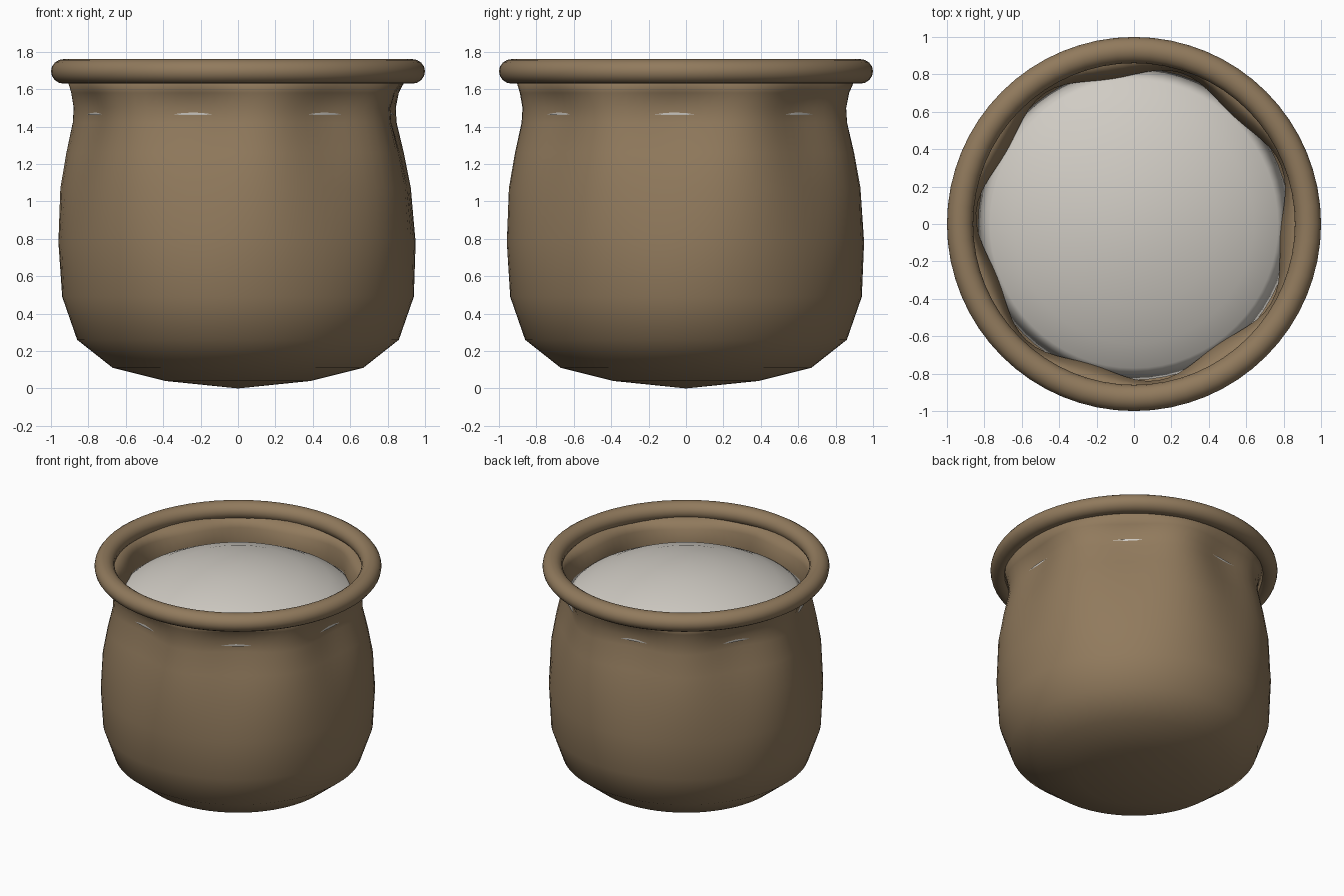
import bpy, math

if "Cube" in bpy.data.objects:
    bpy.data.objects.remove(bpy.data.objects["Cube"], do_unlink=True)

FOLDS = 7
FOLD_ANGLE = math.radians(253)


def material(name, color):
    mat = bpy.data.materials.new(name)
    mat.use_nodes = True
    mat.diffuse_color = (*color, 1)
    bsdf = mat.node_tree.nodes["Principled BSDF"]
    bsdf.inputs["Base Color"].default_value = (*color, 1)
    bsdf.inputs["Roughness"].default_value = 0.9
    return mat


def lathe(name, profile, segments, mat, closed=False):
    """Spin (radius, z, fold depth) points; radius 0 becomes a single pole."""
    verts, rings, faces = [], [], []
    for r, z, depth in profile:
        start = len(verts)
        if r == 0:
            verts.append((0, 0, z))
            rings.append([start] * segments)
            continue
        for i in range(segments):
            a = math.tau * i / segments
            rr = r - depth * math.cos(FOLDS * (a - FOLD_ANGLE))
            verts.append((rr * math.cos(a), rr * math.sin(a), z))
        rings.append(list(range(start, start + segments)))
    pairs = list(zip(rings, rings[1:]))
    if closed:
        pairs.append((rings[-1], rings[0]))
    for low, high in pairs:
        for i in range(segments):
            j = (i + 1) % segments
            quad = (low[i], low[j], high[j], high[i])
            faces.append(tuple(dict.fromkeys(quad)))
    mesh = bpy.data.meshes.new(name)
    mesh.from_pydata(verts, [], faces)
    mesh.materials.append(mat)
    mesh.shade_smooth()
    obj = bpy.data.objects.new(name, mesh)
    bpy.context.collection.objects.link(obj)
    return obj


cloth = material("brown cloth", (0.283, 0.195, 0.109))
flour = material("pale flour", (0.63, 0.60, 0.55))

# Sack wall, gathered into folds at the neck
wall = [(0, 0, 0), (0.39, 0.04, 0), (0.67, 0.11, 0), (0.86, 0.26, 0),
        (0.94, 0.49, 0), (0.955, 0.78, 0.006), (0.935, 1.07, 0.017),
        (0.897, 1.26, 0.023), (0.855, 1.42, 0.031), (0.85, 1.5, 0.031),
        (0.87, 1.58, 0.024), (0.905, 1.65, 0.008)]
sack = lathe("sack_body", wall, 84, cloth)
thick = sack.modifiers.new("cloth thickness", "SOLIDIFY")
thick.thickness = 0.035
thick.offset = -1

# Rolled rim
roll = []
for k in range(16):
    t = math.tau * k / 16
    roll.append((0.93 + 0.07 * math.cos(t), 1.695 + 0.066 * math.sin(t), 0))
lathe("rolled_rim", roll, 64, cloth, closed=True)

# Domed contents whose edge shows through the folds
heap = [(0, 1.41, 0), (0.7, 1.42, 0), (0.834, 1.465, 0), (0.77, 1.515, 0),
        (0.64, 1.58, 0), (0.45, 1.645, 0), (0.22, 1.69, 0), (0, 1.705, 0)]
lathe("flour_heap", heap, 64, flour)
